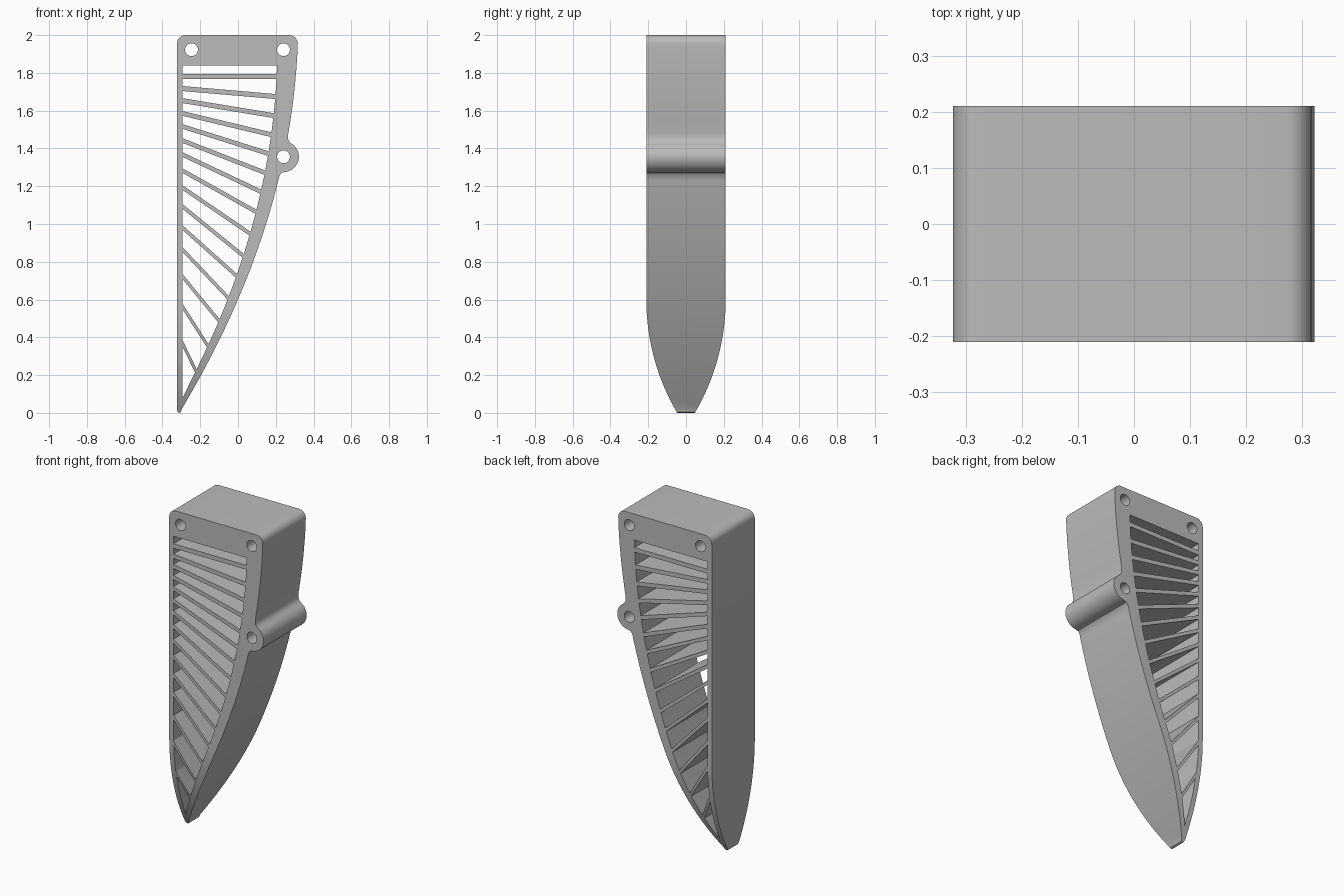
import bpy, bmesh
from math import sin, cos, radians, sqrt, hypot

cube = bpy.data.objects.get("Cube")
if cube:
    bpy.data.objects.remove(cube, do_unlink=True)

grey = bpy.data.materials.new("plain grey")
grey.use_nodes = True
colour = (0.5, 0.5, 0.5, 1)
grey.diffuse_color = colour
grey.node_tree.nodes["Principled BSDF"].inputs["Base Color"].default_value = colour

LEFT, SLOT_LEFT = -0.323, -0.293
LUG = (0.241, 1.356)


def outer(z):
    """Curved edge of the blade."""
    d = 2 - z
    return 0.318 - 0.0245 * d - 0.1448 * d * d


def inner(z):
    """Slot ends, set in from the curved edge."""
    return outer(z) - 0.032 - 0.039 * z


def arc(cx, cz, r, a, b, n):
    angles = [radians(a + (b - a) * i / n) for i in range(n + 1)]
    return [(cx + r * cos(t), cz + r * sin(t)) for t in angles]


def edge(a, b, n):
    zs = [a + (b - a) * i / n for i in range(n + 1)]
    return [(outer(z), z) for z in zs]


def prisms(name, profiles, axis, half):
    """Extrude closed 2D profiles (u, z) along the x or y axis."""
    bm = bmesh.new()
    for pts in profiles:
        make = (lambda u, z: (u, -half, z)) if axis == "y" else (lambda u, z: (-half, u, z))
        face = bm.faces.new([bm.verts.new(make(u, z)) for u, z in pts])
        ext = bmesh.ops.extrude_face_region(bm, geom=[face])
        move = (0, 2 * half, 0) if axis == "y" else (2 * half, 0, 0)
        moved = [v for v in ext["geom"] if isinstance(v, bmesh.types.BMVert)]
        bmesh.ops.translate(bm, verts=moved, vec=move)
    bmesh.ops.recalc_face_normals(bm, faces=bm.faces)
    mesh = bpy.data.meshes.new(name)
    bm.to_mesh(mesh)
    bm.free()
    mesh.materials.append(grey)
    obj = bpy.data.objects.new(name, mesh)
    bpy.context.scene.collection.objects.link(obj)
    return obj


def cut(target, tool, operation):
    mod = target.modifiers.new(tool.name, "BOOLEAN")
    mod.operation, mod.solver, mod.object = operation, "EXACT", tool
    bpy.context.view_layer.objects.active = target
    bpy.ops.object.modifier_apply(modifier=mod.name)
    bpy.data.objects.remove(tool, do_unlink=True)


# Blade outline: rounded top, curved edge with a lug, narrow tip
outline = arc(LEFT + 0.045, 1.955, 0.045, 180, 90, 8)
outline += arc(0.271, 1.955, 0.045, 90, 0, 8)
outline += edge(1.93, 1.48, 8) + [(0.265, 1.45), (0.275, 1.431)]
outline += arc(*LUG, 0.081, 52, -85, 20)
outline += [(0.232, 1.271), (0.219, 1.255)]
outline += edge(1.23, 0.02, 24)
outline += [(-0.302, 0.005), (-0.31, 0), (-0.318, 0.003), (LEFT, 0.015)]
blade = prisms("slotted_blade", [outline], "y", 0.3)

# Side envelope: constant thickness above, arced taper to the tip
R, START = 1.186, 0.6
taper = [(0.21 - R + sqrt(R * R - (START - z) ** 2), z)
         for z in [START * i / 16 for i in range(17)]]
side = [(0.047, -0.1)] + taper + [(0.21, 2.1)]
side += [(-y, z) for y, z in reversed(side)]
cut(blade, prisms("side_envelope", [side], "x", 0.6), "INTERSECT")

# Slots left between the fanned ribs
rib_left = [1.78, 1.717, 1.653, 1.585, 1.516, 1.441, 1.367, 1.282,
            1.192, 1.092, 0.98, 0.864, 0.721, 0.562, 0.366]
rib_right = [1.78, 1.675, 1.574, 1.473, 1.373, 1.272, 1.171, 1.065,
             0.949, 0.832, 0.726, 0.609, 0.488, 0.355, 0.223]
upper = (1.84, 1.84)
slots = []
for i, (zl, zr) in enumerate(zip(rib_left, rib_right)):
    run = inner(zr) - SLOT_LEFT
    slope = (zl - zr) / run
    v = (0.0135 - 0.0004 * i) * hypot(1, slope)
    bend = (inner(zr + 0.01) - inner(zr - 0.01)) / 0.02
    w = v / (1 + slope * bend)
    low, mid = zr + w, (zr + w + upper[1]) / 2
    slots.append([(SLOT_LEFT, upper[0]), (SLOT_LEFT, zl + v),
                  (inner(low), low), (inner(mid), mid), (inner(upper[1]), upper[1])])
    upper = (zl - v, zr - w)
slots.append([(SLOT_LEFT, upper[0]), (SLOT_LEFT, 0.08), (inner(upper[1]), upper[1])])
cut(blade, prisms("slot_cutter", slots, "y", 0.5), "DIFFERENCE")

# Three screw holes
holes = [arc(x, z, 0.034, 0, 348.75, 31) for x, z in [(-0.246, 1.923), (0.241, 1.923), LUG]]
cut(blade, prisms("hole_cutter", holes, "y", 0.5), "DIFFERENCE")

bpy.ops.object.select_all(action="DESELECT")
blade.select_set(True)
bpy.context.view_layer.objects.active = blade
bpy.ops.object.shade_smooth_by_angle(angle=radians(30))
